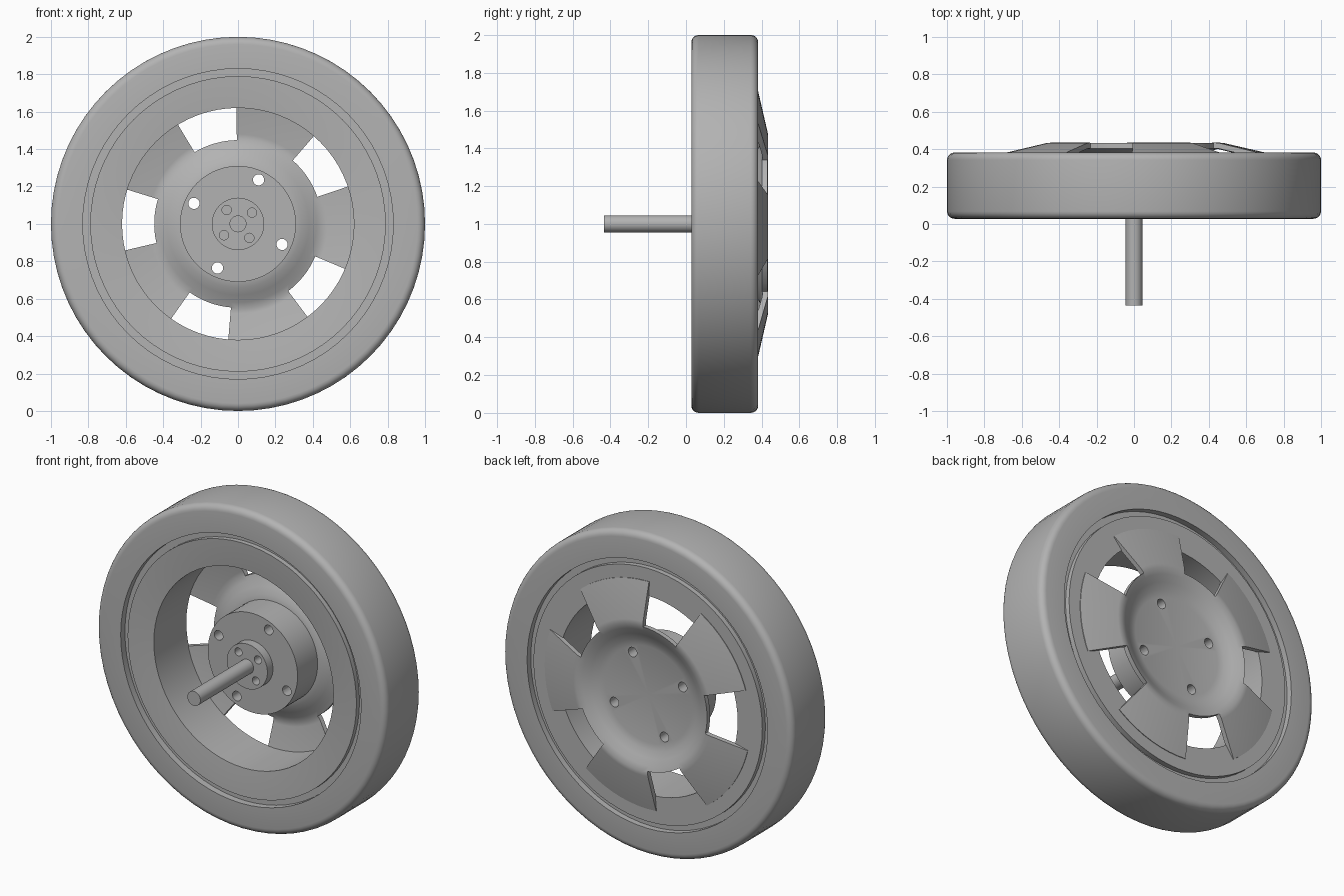
import bpy
import bmesh
from math import sin, cos, pi, radians, tau

cube = bpy.data.objects.get("Cube")
if cube:
    bpy.data.objects.remove(cube, do_unlink=True)

grey = bpy.data.materials.new("plain grey")
grey.use_nodes = True
colour = (0.45, 0.45, 0.45, 1)
grey.diffuse_color = colour
grey.node_tree.nodes["Principled BSDF"].inputs["Base Color"].default_value = colour


def lathe(name, profile, x=0, z=1, start=0, sweep=tau, steps=72):
    """Turn a closed (radius, y) profile around an axis along y."""
    bm = bmesh.new()
    full = sweep > tau - 0.001
    count = steps if full else steps + 1
    rings = []
    for i in range(count):
        a = start + sweep * i / steps
        rings.append([bm.verts.new((x + r * cos(a), y, z + r * sin(a)))
                      for r, y in profile])
    n = len(profile)
    for i in range(steps):
        a, b = rings[i], rings[(i + 1) % count]
        for j in range(n):
            k = (j + 1) % n
            if profile[j][0] or profile[k][0]:
                bm.faces.new((a[j], a[k], b[k], b[j]))
    if not full:
        bm.faces.new(rings[0])
        bm.faces.new(rings[-1])
    bmesh.ops.remove_doubles(bm, verts=bm.verts, dist=1e-5)
    bmesh.ops.recalc_face_normals(bm, faces=bm.faces)
    mesh = bpy.data.meshes.new(name)
    bm.to_mesh(mesh)
    bm.free()
    mesh.materials.append(grey)
    obj = bpy.data.objects.new(name, mesh)
    bpy.context.collection.objects.link(obj)
    return obj


def cylinder(name, r, y0, y1, **kw):
    return lathe(name, [(0, y0), (r, y0), (r, y1), (0, y1)], **kw)


def activate(obj):
    bpy.ops.object.select_all(action='DESELECT')
    obj.select_set(True)
    bpy.context.view_layer.objects.active = obj


def cut(obj, cutters):
    activate(obj)
    for c in cutters:
        mod = obj.modifiers.new("cut", 'BOOLEAN')
        mod.operation = 'DIFFERENCE'
        mod.solver = 'EXACT'
        mod.object = c
        bpy.ops.object.modifier_apply(modifier=mod.name)


def ring_of_holes(name, dist, first, r, y0, y1):
    """Four hole cutters spaced evenly around the axle."""
    return [cylinder(name, r, y0, y1, steps=20,
                     x=dist * cos(first + i * pi / 2),
                     z=1 + dist * sin(first + i * pi / 2)) for i in range(4)]


# Tyre with rounded shoulders
front, back, fillet = 0.028, 0.382, 0.04
shoulder = [(1 - fillet + fillet * sin(t), fillet * (1 - cos(t)))
            for t in (i * pi / 10 for i in range(6))]
tyre_profile = ([(0.83, front)] + [(r, front + d) for r, d in shoulder]
                + [(r, back - d) for r, d in reversed(shoulder)] + [(0.83, back)])
tyre = lathe("tyre", tyre_profile)

# Rim with a stepped edge that leaves a groove beside the tyre
rim = lathe("rim", [(0.62, 0.055), (0.71, 0.045), (0.79, 0.04), (0.79, 0.07),
                    (0.835, 0.07), (0.835, 0.345), (0.79, 0.345),
                    (0.79, 0.376), (0.62, 0.376)])

# Dished wheel disc
outside = [(0.71, 0.38), (0.48, 0.433), (0.455, 0.435), (0.42, 0.422),
           (0.38, 0.4), (0.34, 0.38), (0.3, 0.37), (0, 0.37)]
inside = [(r, y - 0.03) for r, y in reversed(outside)]
disc = lathe("wheel_disc", outside + inside)

# Hub, collar and axle
hub = cylinder("hub", 0.31, 0.145, 0.36)
collar = cylinder("hub_collar", 0.14, 0.09, 0.2, steps=48)
axle = cylinder("axle", 0.045, -0.435, 0.2, steps=32)

# Five windows in the disc, then bolt holes
half = radians(15.2)
windows = [lathe("window_cutter", [(0.448, 0.2), (0.8, 0.2), (0.8, 0.6), (0.448, 0.6)],
                 start=radians(34 + 72 * i) - half, sweep=2 * half, steps=8)
           for i in range(5)]
bolts = ring_of_holes("bolt_cutter", 0.26, radians(65), 0.03, 0, 0.6)
pins = ring_of_holes("pin_cutter", 0.096, radians(39), 0.025, 0, 0.15)
cut(disc, windows + bolts)
cut(hub, bolts)
cut(collar, pins)
for c in windows + bolts + pins:
    bpy.data.objects.remove(c, do_unlink=True)

# Smooth the round surfaces and keep the edges crisp
for obj in (tyre, rim, disc, hub, collar, axle):
    activate(obj)
    bpy.ops.object.shade_smooth_by_angle(angle=radians(28))
